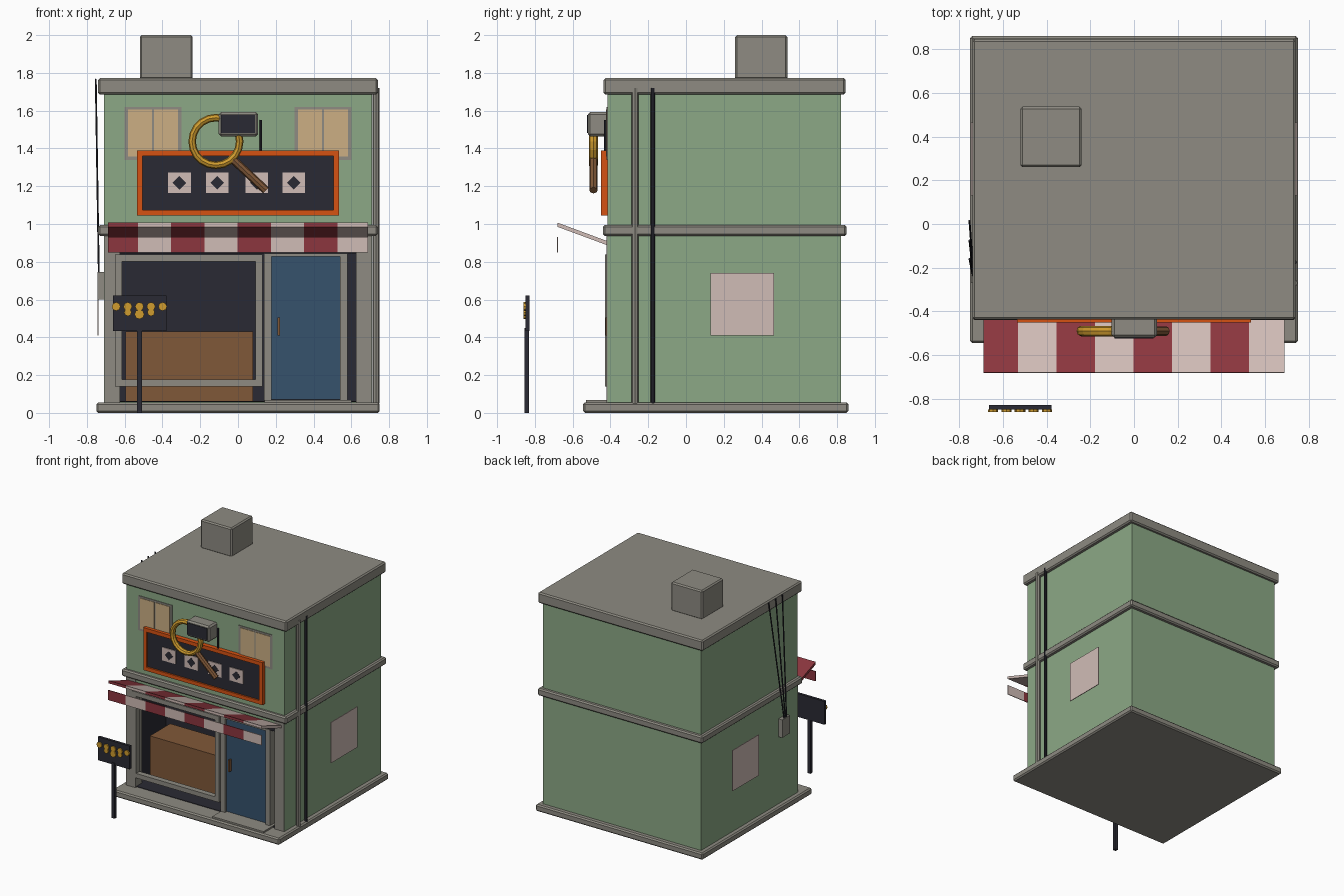
import bpy, bmesh, math
from mathutils import Vector

if "Cube" in bpy.data.objects:
    bpy.data.objects.remove(bpy.data.objects["Cube"])


def mat(name, r, g, b):
    m = bpy.data.materials.new(name)
    lin = [((c / 255 + 0.055) / 1.055) ** 2.4 for c in (r, g, b)]
    m.diffuse_color = (*lin, 1)
    m.use_nodes = True
    m.node_tree.nodes["Principled BSDF"].inputs["Base Color"].default_value = m.diffuse_color
    return m


GREEN = mat("wall_green", 140, 169, 134)
GREY = mat("stone_grey", 142, 139, 130)
PINK = mat("pale_pink", 208, 188, 182)
RED = mat("awning_red", 140, 54, 62)
BROWN = mat("wood_brown", 128, 88, 56)
DARK = mat("dark_slate", 42, 42, 51)
TAN = mat("window_tan", 204, 175, 132)
ORANGE = mat("sign_orange", 214, 82, 18)
GOLD = mat("gold", 208, 156, 46)
BLUE = mat("door_blue", 54, 82, 108)


def finish(bm, name, mats, smooth=False):
    bmesh.ops.recalc_face_normals(bm, faces=bm.faces)
    me = bpy.data.meshes.new(name)
    bm.to_mesh(me)
    bm.free()
    ob = bpy.data.objects.new(name, me)
    bpy.context.collection.objects.link(ob)
    for m in mats:
        me.materials.append(m)
    return ob


def add_cube(bm, x0, x1, y0, y1, z0, z1):
    vs = bmesh.ops.create_cube(bm, size=1)["verts"]
    for v in vs:
        v.co = Vector((x0 + (v.co.x + 0.5) * (x1 - x0),
                       y0 + (v.co.y + 0.5) * (y1 - y0),
                       z0 + (v.co.z + 0.5) * (z1 - z0)))
    return vs


def box(name, m, x0, x1, y0, y1, z0, z1, bevel=0):
    bm = bmesh.new()
    add_cube(bm, x0, x1, y0, y1, z0, z1)
    if bevel:
        bmesh.ops.bevel(bm, geom=bm.edges[:], offset=bevel, segments=1, affect='EDGES')
    return finish(bm, name, [m])


def rod(name, m, a, b, r, sides=8):
    a, b = Vector(a), Vector(b)
    d = b - a
    bm = bmesh.new()
    bmesh.ops.create_cone(bm, cap_ends=True, segments=sides, radius1=r, radius2=r, depth=d.length)
    ob = finish(bm, name, [m])
    ob.location = (a + b) / 2
    ob.rotation_euler = d.to_track_quat('Z', 'Y').to_euler()
    return ob


def frame(name, m, x0, x1, z0, z1, w, y0, y1):
    bm = bmesh.new()
    add_cube(bm, x0, x1, y0, y1, z1 - w, z1)
    add_cube(bm, x0, x1, y0, y1, z0, z0 + w)
    add_cube(bm, x0, x0 + w, y0, y1, z0 + w, z1 - w)
    add_cube(bm, x1 - w, x1, y0, y1, z0 + w, z1 - w)
    return finish(bm, name, [m])


# Main masses
box("base_slab", GREY, -0.75, 0.75, -0.545, 0.86, 0, 0.055, 0.01)
box("upper_walls", GREEN, -0.71, 0.71, -0.415, 0.82, 0.90, 1.70)
box("rear_walls", GREEN, -0.71, 0.71, 0.03, 0.82, 0.05, 0.92)
box("floor_band", GREY, -0.74, 0.74, -0.44, 0.85, 0.937, 0.995, 0.01)
box("roof_slab", GREY, -0.74, 0.74, -0.437, 0.845, 1.685, 1.772, 0.01)
box("roof_block", GREY, -0.52, -0.24, 0.26, 0.537, 1.765, 2.0, 0.01)

# Side walls and front pillars of the shop floor
for s, side in ((-1, "left"), (1, "right")):
    xs = sorted((s * 0.67, s * 0.71))
    box(side + "_wall", GREEN, *xs, -0.415, 0.04, 0.05, 0.92)
    xs = sorted((s * 0.625, s * 0.708))
    box(side + "_pillar", GREY, *xs, -0.422, -0.34, 0.05, 0.94)
    xs = sorted((s * 0.739, s * 0.745))
    box(side + "_wall_poster", PINK, *xs, 0.13, 0.465, 0.41, 0.74)

# Dark shop interior, open at the front
bm = bmesh.new()
add_cube(bm, -0.665, 0.665, -0.41, 0.025, 0.058, 0.86)
bm.normal_update()
bmesh.ops.delete(bm, geom=[f for f in bm.faces if f.normal.y < -0.9], context='FACES')
bmesh.ops.solidify(bm, geom=bm.faces[:], thickness=0.004)
finish(bm, "shop_interior", [DARK])
box("lintel", DARK, -0.63, 0.63, -0.412, -0.37, 0.84, 0.92)
box("counter", BROWN, -0.595, 0.08, -0.28, -0.02, 0.062, 0.43)

# Shop window frame, door and step
frame("shop_window_frame", GREY, -0.65, 0.13, 0.14, 0.838, 0.037, -0.43, -0.385)
box("door", BLUE, 0.178, 0.542, -0.40, -0.37, 0.07, 0.83)
for i, x in enumerate((0.138, 0.54)):
    box(f"door_post_{i}", GREY, x, x + 0.04, -0.42, -0.36, 0.06, 0.84)
box("door_head", GREY, 0.138, 0.58, -0.42, -0.36, 0.828, 0.845)
box("door_step", GREY, 0.14, 0.60, -0.53, -0.36, 0.05, 0.068)
box("door_handle", BROWN, 0.21, 0.222, -0.425, -0.398, 0.41, 0.505)

# Striped awning, tilted up towards the street, with a hanging valance
edges = [-0.688] + [-0.53 + 0.176 * i for i in range(7)] + [0.688]
for name, y0, y1, z0, z1, slope in (("awning", -0.68, -0.41, 0.885, 0.907, 0.37),
                                    ("valance", -0.683, -0.677, 0.85, 0.93, 0)):
    bm = bmesh.new()
    for i in range(8):
        vs = add_cube(bm, edges[i], edges[i + 1], y0, y1, z0, z1)
        for v in vs:
            v.co.z += slope * (y1 - v.co.y)
        for f in {f for v in vs for f in v.link_faces}:
            f.material_index = i % 2
    finish(bm, name, [RED, PINK])

# Upper windows
for side, x in (("left", -0.45), ("right", 0.45)):
    box(side + "_window_surround", GREY, x - 0.152, x + 0.152, -0.42, -0.413, 1.34, 1.62)
    for k, dx in enumerate((-0.069, 0.069)):
        box(f"{side}_window_pane_{k}", TAN, x + dx - 0.063, x + dx + 0.063,
            -0.424, -0.417, 1.358, 1.606)

# Shop sign: orange frame, dark panel, plain decorative tiles
frame("sign_frame", ORANGE, -0.535, 0.535, 1.045, 1.39, 0.03, -0.45, -0.413)
box("sign_panel", DARK, -0.51, 0.51, -0.437, -0.413, 1.06, 1.375)
for i, x in enumerate((-0.31, -0.11, 0.10, 0.295)):
    box(f"sign_tile_{i}", PINK, x - 0.06, x + 0.06, -0.443, -0.436, 1.165, 1.272)
    rod(f"sign_tile_centre_{i}", DARK, (x, -0.445, 1.218), (x, -0.44, 1.218), 0.036, 4)

# Hanging magnifying glass
bm = bmesh.new()
n, k = 20, 8
rings = [[bm.verts.new(((0.126 + 0.02 * math.cos(q)) * math.cos(p), 0.024 * math.sin(q),
                        (0.126 + 0.02 * math.cos(q)) * math.sin(p)))
          for q in (math.tau * j / k for j in range(k))]
         for p in (math.tau * i / n for i in range(n))]
for i in range(n):
    for j in range(k):
        a, b = rings[i], rings[(i + 1) % n]
        bm.faces.new((a[j], b[j], b[(j + 1) % k], a[(j + 1) % k]))
ring = finish(bm, "magnifier_ring", [GOLD])
ring.location = (-0.117, -0.49, 1.437)
rod("magnifier_handle", BROWN, (-0.025, -0.49, 1.34), (0.148, -0.49, 1.178), 0.022)

# Wall unit with a dark screen and cable
box("wall_unit", GREY, -0.102, 0.106, -0.52, -0.41, 1.464, 1.592, 0.012)
box("wall_unit_screen", DARK, -0.09, 0.09, -0.524, -0.517, 1.482, 1.576)
rod("wall_unit_cable", DARK, (0.121, -0.428, 1.37), (0.121, -0.428, 1.55), 0.007)

# Pipes on the right wall
rod("drain_pipe", GREY, (0.73, -0.27, 0.05), (0.73, -0.27, 1.72), 0.018)
rod("cable_pipe", DARK, (0.733, -0.175, 0.05), (0.733, -0.175, 1.72), 0.012)

# Meter box and three wires on the left wall
box("meter_box", GREY, -0.745, -0.705, -0.27, -0.17, 0.60, 0.745)
for i, y in enumerate((0.015, -0.075, -0.16)):
    rod(f"wire_{i}", DARK, (-0.753, y, 1.768), (-0.737, -0.235 + 0.015 * (2 - i), 0.74), 0.005, 6)

# Street sign with gold studs
box("street_sign_pole", DARK, -0.535, -0.508, -0.855, -0.83, 0, 0.45)
box("street_sign_board", DARK, -0.663, -0.378, -0.85, -0.828, 0.433, 0.622)
for i in range(5):
    x = -0.645 + 0.0615 * i
    rod(f"gold_stud_{i}", GOLD, (x, -0.86, 0.563), (x, -0.848, 0.563), 0.023, 8)
    if 0 < i < 4:
        z = 0.522 if i == 2 else 0.532
        rod(f"gold_drop_{i}", GOLD, (x, -0.86, z), (x, -0.848, z), 0.02 + 0.006 * (i == 2), 8)
